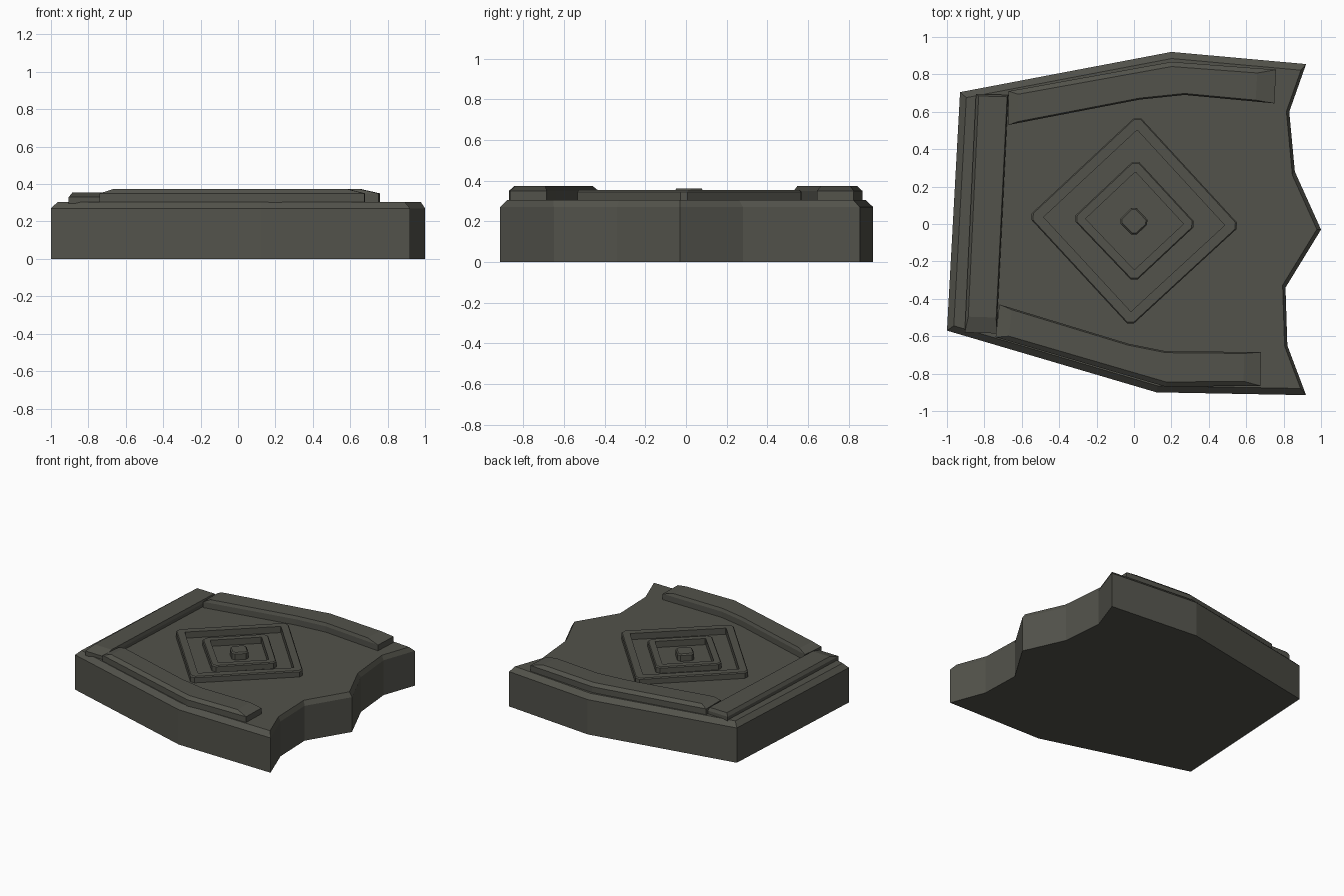
import bpy
import bmesh
from mathutils import Vector

cube = bpy.data.objects.get("Cube")
if cube:
    bpy.data.objects.remove(cube, do_unlink=True)

stone = bpy.data.materials.new("dark stone")
stone.use_nodes = True
COLOR = (0.085, 0.085, 0.07, 1)
stone.diffuse_color = COLOR
bsdf = stone.node_tree.nodes["Principled BSDF"]
bsdf.inputs["Base Color"].default_value = COLOR
bsdf.inputs["Roughness"].default_value = 0.9


def inset(points, widths):
    """Move each edge of a counter-clockwise outline inwards by its own width."""
    pts = [Vector(p) for p in points]
    n = len(pts)
    if not isinstance(widths, (list, tuple)):
        widths = [widths] * n
    result = []
    for i in range(n):
        a = (pts[i] - pts[i - 1]).normalized()
        b = (pts[(i + 1) % n] - pts[i]).normalized()
        p = pts[i] + Vector((-a.y, a.x)) * widths[i - 1]
        q = pts[i] + Vector((-b.y, b.x)) * widths[i]
        cross = a.x * b.y - a.y * b.x
        if abs(cross) < 0.001:
            result.append(q)
        else:
            d = q - p
            result.append(p + a * ((d.x * b.y - d.y * b.x) / cross))
    return result


def clip_corners(points, size):
    """Replace every corner by a short flat."""
    pts = [Vector(p) for p in points]
    result = []
    for i, p in enumerate(pts):
        for other in (pts[i - 1], pts[(i + 1) % len(pts)]):
            result.append(p + (other - p).normalized() * size)
    return result


def loft(name, rings, closed=False):
    """Skin (outline, height) rings; closed joins last to first, else caps."""
    bm = bmesh.new()
    loops = [[bm.verts.new((p[0], p[1], z)) for p in outline] for outline, z in rings]
    pairs = list(zip(loops, loops[1:]))
    if closed:
        pairs.append((loops[-1], loops[0]))
    else:
        bm.faces.new(loops[0][::-1])
        bm.faces.new(loops[-1])
    n = len(loops[0])
    for low, high in pairs:
        for i in range(n):
            j = (i + 1) % n
            bm.faces.new((low[i], low[j], high[j], high[i]))
    bmesh.ops.recalc_face_normals(bm, faces=bm.faces)
    mesh = bpy.data.meshes.new(name)
    bm.to_mesh(mesh)
    bm.free()
    mesh.materials.append(stone)
    obj = bpy.data.objects.new(name, mesh)
    bpy.context.collection.objects.link(obj)
    return obj


def raised(name, outline, base, shoulder, top, widths):
    return loft(name, [(outline, base), (outline, shoulder), (inset(outline, widths), top)])


FLOOR = 0.305
SUNK = FLOOR - 0.01

# Broken slab with a chamfered rim
slab = [(-1, -0.57), (0.12, -0.90), (0.92, -0.915), (0.82, -0.65),
        (0.81, -0.34), (1, -0.03), (0.86, 0.28), (0.83, 0.60),
        (0.92, 0.855), (0.2, 0.92), (-0.93, 0.705)]
raised("slab", slab, 0, 0.27, FLOOR,
       [0.035, 0.035, 0.015, 0.015, 0.02, 0.02, 0.015, 0.015, 0.035, 0.035, 0.035])

# Border rails with sloping ends
front = [(-0.74, -0.605), (0.17, -0.87), (0.675, -0.865),
         (0.68, -0.685), (0.17, -0.68), (-0.03, -0.64), (-0.72, -0.43)]
raised("front_rail", front, SUNK, 0.35, 0.373,
       [0.025, 0.025, 0.09, 0.008, 0.008, 0.008, 0.07])

back = [(-0.67, 0.53), (0.03, 0.665), (0.27, 0.69), (0.75, 0.645),
        (0.76, 0.825), (0.2, 0.867), (-0.67, 0.71)]
raised("back_rail", back, SUNK, 0.35, 0.373,
       [0.008, 0.008, 0.008, 0.1, 0.025, 0.025, 0.05])

left = [(-0.905, -0.58), (-0.735, -0.585), (-0.672, 0.69), (-0.845, 0.695)]
raised("side_rail", left, SUNK, 0.33, 0.354, [0.085, 0.006, 0.01, 0.015])

# Concentric diamond frames
frames = {
    "outer_diamond": ([(0.02, 0.585), (-0.565, 0.04), (-0.02, -0.55), (0.567, -0.01)], 0.058),
    "inner_diamond": ([(0.01, 0.35), (-0.33, 0.03), (0, -0.315), (0.335, -0.002)], 0.05),
}
for name, (outline, width) in frames.items():
    hole = inset(outline, width)
    rim, lip = clip_corners(outline, 0.025), clip_corners(inset(outline, 0.006), 0.025)
    gap = clip_corners(hole, 0.004)
    loft(name, [(rim, SUNK), (rim, 0.345), (lip, 0.353), (gap, 0.353), (gap, SUNK)], closed=True)

# Central stud
stud = clip_corners([(0, 0.1), (-0.085, 0.015), (0, -0.07), (0.085, 0.01)], 0.02)
raised("center_stud", stud, SUNK, 0.35, 0.36, 0.008)
